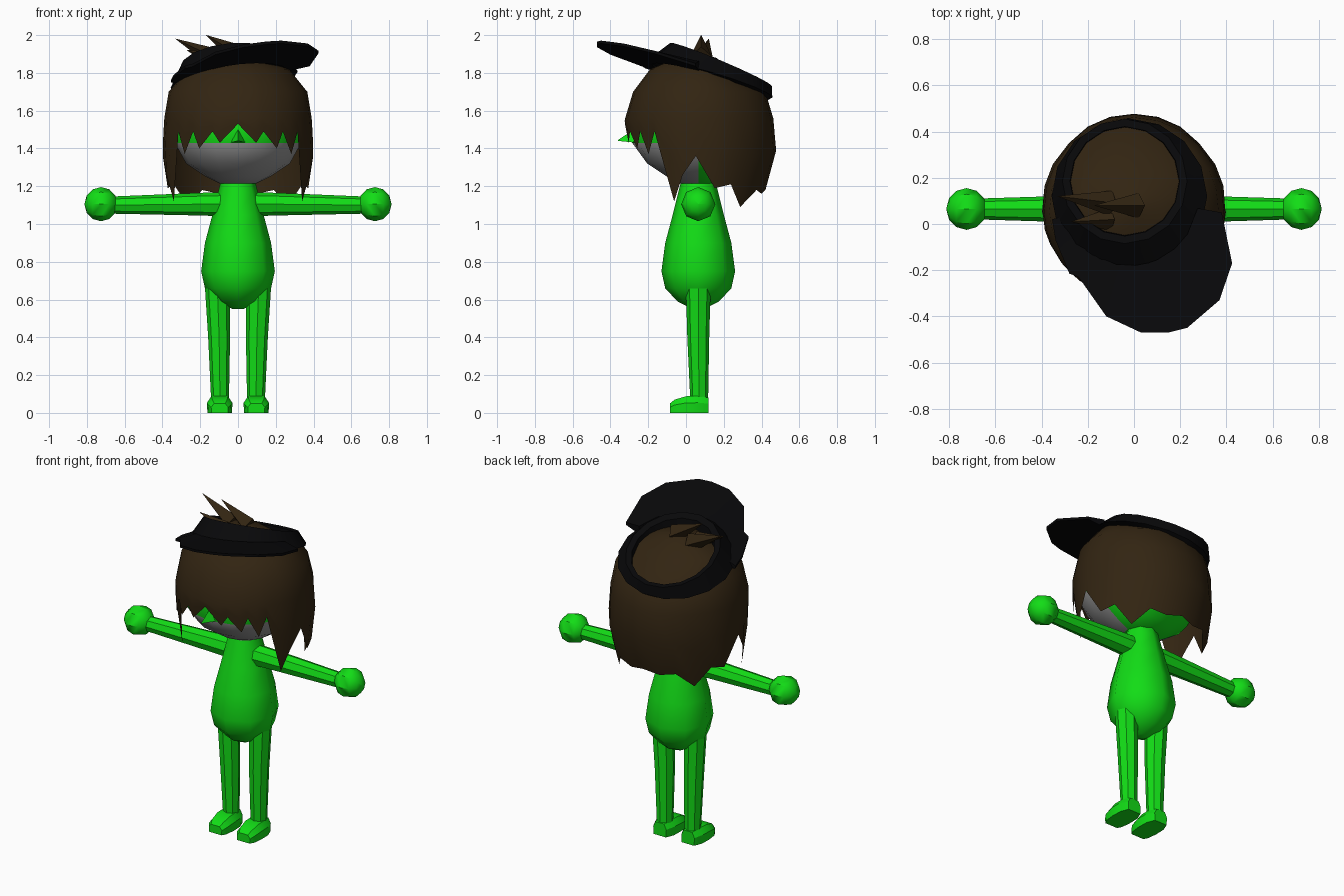
import bpy, bmesh, math
from mathutils import Vector

if "Cube" in bpy.data.objects:
    bpy.data.objects.remove(bpy.data.objects["Cube"])


def material(name, rgb):
    m = bpy.data.materials.new(name)
    m.diffuse_color = (*rgb, 1)
    m.use_nodes = True
    m.node_tree.nodes["Principled BSDF"].inputs["Base Color"].default_value = m.diffuse_color
    return m


GREEN = material("bright_green", (0.006, 0.72, 0.008))
GREY = material("muzzle_grey", (0.30, 0.30, 0.30))
BROWN = material("dark_brown", (0.032, 0.018, 0.006))
BLACK = material("cap_black", (0.0025, 0.0025, 0.003))
CY = 0.065  # depth of the figure's axis


def loft(name, rings, mats, cap=True, loop=False, angle=30, rule=None):
    """Skin closed cross-sections in order; loop joins the last to the first."""
    bm = bmesh.new()
    vs = [[bm.verts.new(p) for p in r] for r in rings]
    n = len(vs[0])
    pairs = list(zip(vs, vs[1:])) + ([(vs[-1], vs[0])] if loop else [])
    for a, b in pairs:
        for i in range(n):
            j = (i + 1) % n
            bm.faces.new((a[i], a[j], b[j], b[i]))
    if cap and not loop:
        bm.faces.new(vs[0])
        bm.faces.new(vs[-1])
    bmesh.ops.remove_doubles(bm, verts=bm.verts, dist=0.0005)
    bmesh.ops.recalc_face_normals(bm, faces=bm.faces)
    if rule:
        for f in bm.faces:
            f.material_index = rule(f.calc_center_median())
    me = bpy.data.meshes.new(name)
    bm.to_mesh(me)
    bm.free()
    for m in mats:
        me.materials.append(m)
    ob = bpy.data.objects.new(name, me)
    bpy.context.collection.objects.link(ob)
    bpy.ops.object.select_all(action='DESELECT')
    bpy.context.view_layer.objects.active = ob
    ob.select_set(True)
    bpy.ops.object.shade_smooth_by_angle(angle=math.radians(angle))
    return ob


def circle(x, y, z, r, n=8):
    return [(x + r * math.sin(t), y - r * math.cos(t), z)
            for t in (2 * math.pi * i / n for i in range(n))]


def circle_x(x, z, r, n=8):
    return [(x, CY + r * math.cos(t), z + r * math.sin(t))
            for t in (2 * math.pi * i / n for i in range(n))]


def sample(table, z):
    """Interpolate the rows of a table ordered by falling z."""
    for a, b in zip(table, table[1:]):
        if z >= b[0]:
            break
    k = (z - a[0]) / (b[0] - a[0])
    return [p + (q - p) * k for p, q in zip(a[1:], b[1:])]


def oval(table, deg, z):
    """Point at an angle from the front on a (z, half width, front, back) shape."""
    rx, yf, yb = sample(table, z)
    t = math.radians(deg)
    c = math.cos(t)
    return (rx * math.sin(t), CY + (yf - CY) * c if c > 0 else CY - (yb - CY) * c, z)


# Torso
torso = [(0.55, 0.03), (0.59, 0.11), (0.66, 0.175), (0.75, 0.195), (0.9, 0.175),
         (1.05, 0.135), (1.17, 0.105), (1.25, 0.085)]
loft("torso", [circle(0, CY, z, r) for z, r in torso], [GREEN], angle=50)

# Limbs, one set per side
for side, s in (("left", -1), ("right", 1)):
    loft(side + "_arm", [circle_x(s * x, z, r) for x, z, r in
         ((0.04, 1.105, 0.065), (0.2, 1.105, 0.06), (0.68, 1.1, 0.045))], [GREEN])
    hand = [(0.725 - 0.088 * math.cos(math.pi * i / 6), 0.09 * math.sin(math.pi * i / 6) + 0.0005)
            for i in range(7)]
    loft(side + "_hand", [circle_x(s * x, 1.105, r) for x, r in hand], [GREEN], angle=40)
    loft(side + "_leg", [circle(s * x, y, z, r) for x, y, z, r in
         ((0.095, 0.07, 0.06, 0.047), (0.1, CY, 0.4, 0.058), (0.11, CY, 0.68, 0.066))], [GREEN])
    foot = [(-0.085, 0.05, 0.045), (-0.06, 0.07, 0.06), (0.0, 0.088, 0.068),
            (0.07, 0.09, 0.066), (0.12, 0.08, 0.045)]
    loft(side + "_foot", [[(s * 0.097 + w * a, y, h * b) for a, b in
         ((-0.95, 0), (0.95, 0), (1, 0.6), (0.65, 1), (-0.65, 1), (-1, 0.6))]
         for y, h, w in foot], [GREEN])

# Head, with the lower front half as the muzzle
head = [(1.82, 0.10, -0.03, 0.17), (1.75, 0.24, -0.14, 0.29), (1.6, 0.335, -0.26, 0.38),
        (1.43, 0.335, -0.285, 0.38), (1.32, 0.275, -0.205, 0.32), (1.25, 0.17, -0.10, 0.22),
        (1.215, 0.10, -0.03, 0.15)]
loft("head", [[oval(head, i * 22.5, row[0]) for i in range(16)] for row in head],
     [GREEN, GREY], angle=50, rule=lambda c: int(c.z < 1.43 and c.y < CY and c.z > 1.216))

# Pointed nose
loft("nose", [[(-0.045, -0.26, 1.43), (0.045, -0.26, 1.43), (0, -0.26, 1.51)],
              [(-0.002, -0.36, 1.44), (0.002, -0.36, 1.44), (0, -0.36, 1.445)]], [GREEN])

# Hair shell with a jagged hem: (angle from the front, hem height)
shape = [(1.90, 0.01, 0.055, 0.075), (1.88, 0.12, -0.05, 0.16), (1.82, 0.27, -0.19, 0.24),
         (1.70, 0.367, -0.28, 0.42), (1.55, 0.392, -0.325, 0.465), (1.38, 0.40, -0.31, 0.478),
         (1.2, 0.385, -0.26, 0.43), (1.05, 0.36, -0.24, 0.36)]
hem = [(0, 1.53), (14, 1.43), (20, 1.49), (31, 1.40), (37, 1.49), (45, 1.37), (53, 1.49),
       (66, 1.12), (76, 1.26), (88, 1.36), (104, 1.19), (118, 1.21), (135, 1.09),
       (150, 1.18), (165, 1.16), (180, 1.18)]
hem += [(360 - a, z) for a, z in hem[-2:0:-1]]
rows = [[oval(shape, a, z) for a, _ in hem] for z in (1.90, 1.88, 1.82, 1.70, 1.56)]
rows += [[oval(shape, a, 1.56 + (z - 1.56) * k) for a, z in hem] for k in (0.45, 1)]
loft("hair", rows, [BROWN], cap=False, angle=45)

# Loose tufts on the crown
for i, (base, tip, r) in enumerate((
        ((-0.10, 0.09, 1.87), (-0.33, 0.12, 1.98), 0.055),
        ((0.02, 0.08, 1.89), (-0.17, 0.08, 2.0), 0.055),
        ((-0.10, 0.02, 1.86), (-0.27, 0.01, 1.92), 0.05))):
    b, t = Vector(base), Vector(tip)
    d = (t - b).normalized()
    u = d.cross(Vector((0, 1, 0))).normalized()
    v = d.cross(u)
    ring = [b + (u * math.cos(k) + v * math.sin(k)) * r for k in (0, 1.57, 3.14, 4.71)]
    loft(f"hair_tuft_{i + 1}", [ring, [t + (p - b) * 0.02 for p in ring]], [BROWN])


# Cap: tilted open band
def low(x, y):
    return 1.80 - 0.28 * y + 0.13 * x


def high(x, y):
    return 1.925 - 0.42 * y + 0.08 * x


def band_point(t, cx, cy, r, height, drop=0):
    x, y = cx + r * math.sin(t), cy - r * math.cos(t)
    return (x, y, height(x, y) - drop)


band = []
for i in range(16):
    t = 2 * math.pi * i / 16
    band.append([band_point(t, -0.02, 0.12, 0.337, low),
                 band_point(t, -0.04, 0.185, 0.27, high),
                 band_point(t, -0.04, 0.185, 0.237, high, 0.01),
                 band_point(t, -0.04, 0.185, 0.232, high, 0.10)])
loft("cap_band", band, [BLACK], loop=True)

# Cap brim, turned slightly to one side
rim = [(-0.355, 0.02), (-0.34, -0.07), (-0.28, -0.215), (-0.24, -0.23), (-0.12, -0.40),
       (0.03, -0.47), (0.15, -0.47), (0.23, -0.45), (0.37, -0.33), (0.425, -0.17), (0.38, 0.05)]
brim = []
for x, y in rim:
    d = (Vector((x, y)) - Vector((-0.02, 0.12))).normalized()
    ix, iy = -0.02 + d.x * 0.30, 0.12 + d.y * 0.30
    brim.append([(ix, iy, low(ix, iy) - 0.005), (x, y, low(x, y)),
                 (x, y, low(x, y) + 0.015), (ix, iy, low(ix, iy) + 0.045)])
loft("cap_brim", brim, [BLACK])
